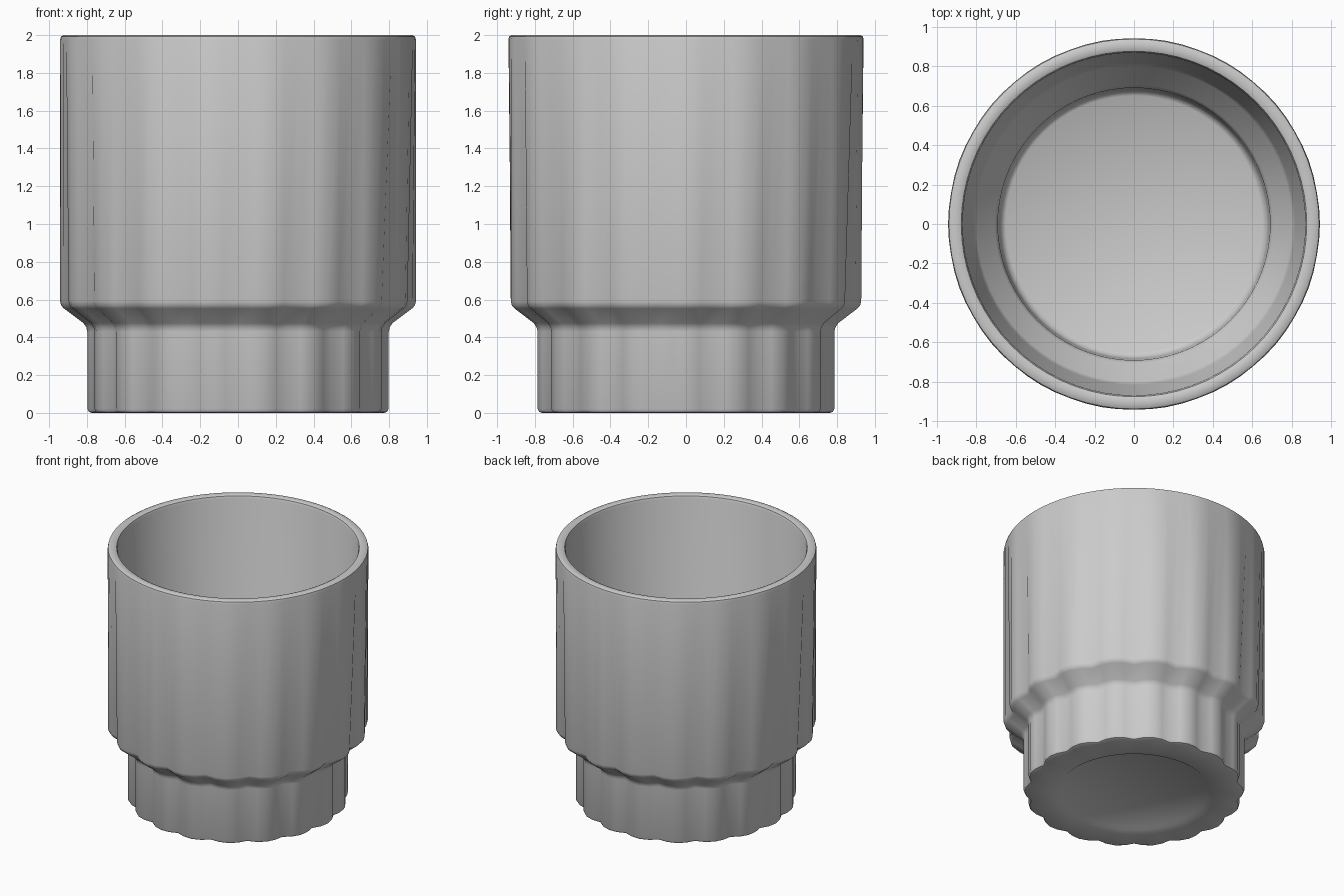
import bpy, bmesh
from math import sin, cos, pi, radians

if "Cube" in bpy.data.objects:
    bpy.data.objects.remove(bpy.data.objects["Cube"])

LOBES = 18          # scallops around the cup
SEG = LOBES * 4     # four facets per scallop

# Profile from underside, up the outside, over the lip and down inside:
# (radius, height, flute depth)
profile = [
    (0.53, 0.015, 0), (0.55, 0.0, 0), (0.775, 0.0, 0.036), (0.79, 0.006, 0.037),
    (0.798, 0.022, 0.038), (0.798, 0.43, 0.038), (0.803, 0.453, 0.039),
    (0.818, 0.475, 0.040), (0.922, 0.553, 0.046), (0.936, 0.568, 0.046),
    (0.942, 0.59, 0.046), (0.942, 1.975, 0.002), (0.937, 1.992, 0),
    (0.922, 2.0, 0), (0.89, 2.0, 0), (0.875, 1.993, 0), (0.868, 1.975, 0),
    (0.815, 0.62, 0), (0.80, 0.585, 0), (0.705, 0.50, 0), (0.69, 0.47, 0),
    (0.682, 0.15, 0), (0.672, 0.115, 0), (0.65, 0.10, 0),
]


def lathe(name, rows):
    """Spin a profile, pulling the radius in between scallops."""
    bm = bmesh.new()
    rings = []
    for r, z, depth in rows:
        ring = []
        for i in range(SEG):
            a = 2 * pi * i / SEG
            rad = r - depth * (1 - abs(cos(LOBES * a / 2)))
            ring.append(bm.verts.new((rad * cos(a), rad * sin(a), z)))
        rings.append(ring)
    for lo, hi in zip(rings, rings[1:]):
        for i in range(SEG):
            j = (i + 1) % SEG
            bm.faces.new((lo[i], lo[j], hi[j], hi[i]))
    # Underside recess and inner floor
    bm.faces.new(rings[0][::-1])
    bm.faces.new(rings[-1])
    bmesh.ops.recalc_face_normals(bm, faces=bm.faces)
    mesh = bpy.data.meshes.new(name)
    bm.to_mesh(mesh)
    bm.free()
    ob = bpy.data.objects.new(name, mesh)
    bpy.context.collection.objects.link(ob)
    bpy.context.view_layer.objects.active = ob
    ob.select_set(True)
    bpy.ops.object.shade_smooth_by_angle(angle=radians(40))
    return ob


# Fluted stacking cup
lathe("fluted_cup", profile)
